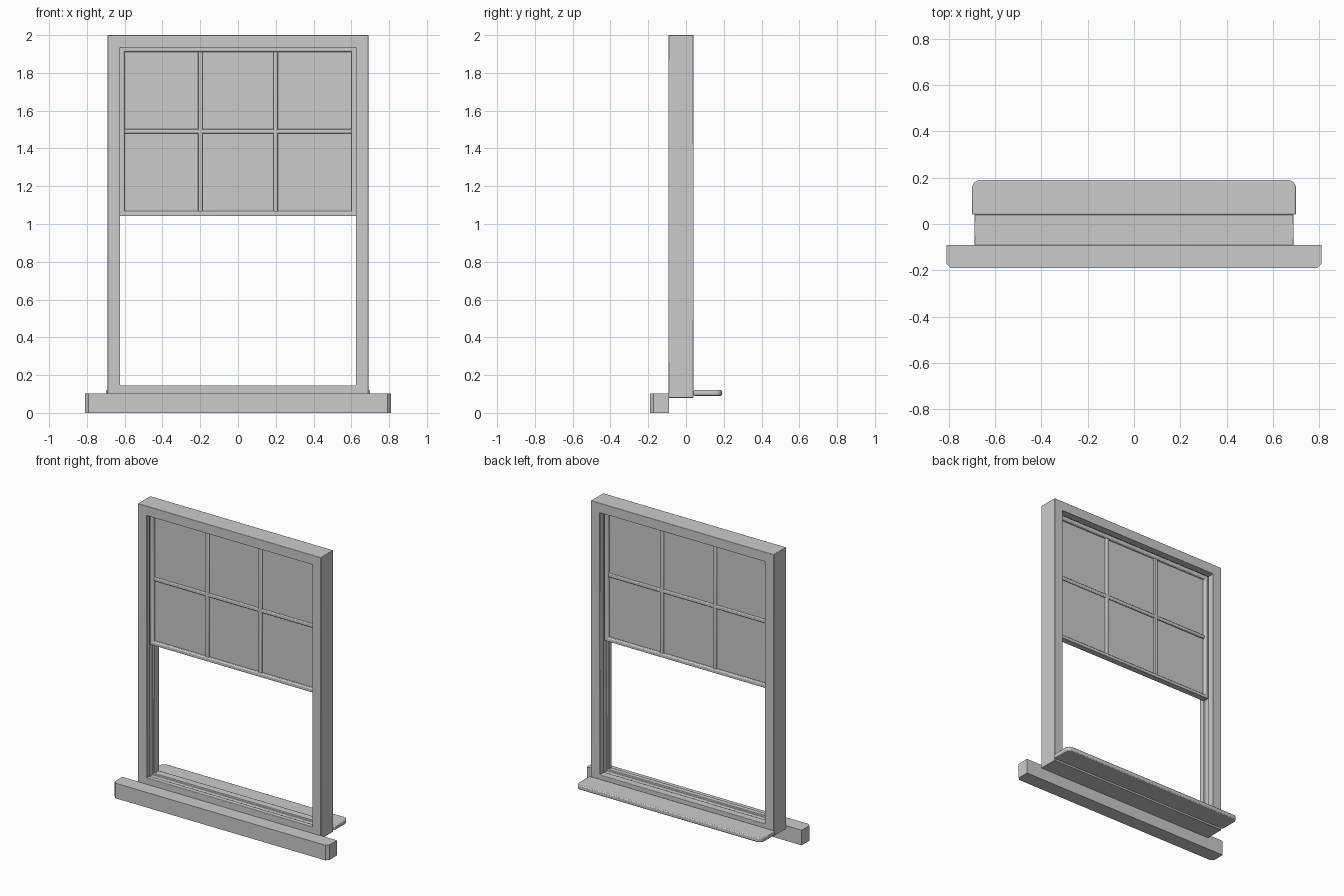
import bpy, bmesh, math

if "Cube" in bpy.data.objects:
    bpy.data.objects.remove(bpy.data.objects["Cube"])


def finish(name, bm, bevel=0.0, segments=2):
    bmesh.ops.recalc_face_normals(bm, faces=bm.faces)
    me = bpy.data.meshes.new(name)
    bm.to_mesh(me)
    bm.free()
    ob = bpy.data.objects.new(name, me)
    bpy.context.collection.objects.link(ob)
    if bevel:
        m = ob.modifiers.new("bevel", 'BEVEL')
        m.width, m.segments = bevel, segments
        m.limit_method = 'ANGLE'
    bpy.ops.object.select_all(action='DESELECT')
    bpy.context.view_layer.objects.active = ob
    ob.select_set(True)
    bpy.ops.object.shade_smooth_by_angle(angle=math.radians(40))
    return ob


def ring(name, x, z0, z1, profile, bevel):
    """Mitred rectangular frame; profile points are (inset, y)."""
    bm = bmesh.new()
    corners = [[bm.verts.new((sx * (x - i), y, (z1 - i) if top else (z0 + i)))
                for i, y in profile]
               for sx, top in ((-1, 0), (1, 0), (1, 1), (-1, 1))]
    n = len(profile)
    for a in range(4):
        p, q = corners[a], corners[(a + 1) % 4]
        for k in range(n):
            j = (k + 1) % n
            bm.faces.new((p[k], p[j], q[j], q[k]))
    return finish(name, bm, bevel)


def slab(name, outline, z0, z1, bevel=0.0):
    """Extrude a plan outline from z0 up to z1."""
    bm = bmesh.new()
    f = bm.faces.new([bm.verts.new((x, y, z0)) for x, y in outline])
    top = bmesh.ops.extrude_face_region(bm, geom=[f])['geom']
    for v in top:
        if isinstance(v, bmesh.types.BMVert):
            v.co.z = z1
    return finish(name, bm, bevel)


def box(name, x0, x1, y0, y1, z0, z1, bevel=0.0):
    return slab(name, [(x0, y0), (x1, y0), (x1, y1), (x0, y1)], z0, z1, bevel)


# Outer frame with a sliding track cut into its inner face
W = 0.066
ring("window_frame", 0.69, 0.08, 2.0,
     [(0, -0.093), (W, -0.093), (W, -0.058), (W - 0.012, -0.058),
      (W - 0.012, -0.012), (W, -0.012), (W, 0.04), (0, 0.04)], 0.003)

# Raised sash with stepped rails
ring("sash_frame", 0.626, 1.042, 1.937,
     [(0, -0.056), (0.02, -0.056), (0.026, -0.05), (0.026, -0.02),
      (0.02, -0.014), (0, -0.014)], 0.002)
box("sash_glass", -0.605, 0.605, -0.038, -0.032, 1.06, 1.92)

# Glazing bars
for i, x in enumerate((-0.2, 0.2)):
    box(f"vertical_bar_{i}", x - 0.013, x + 0.013, -0.05, -0.02, 1.06, 1.92, 0.005)
box("horizontal_bar", -0.605, 0.605, -0.049, -0.021, 1.478, 1.502, 0.005)

# Outside sill with clipped front corners
c = 0.018
slab("outer_sill", [(-0.81, -0.09), (-0.81, -0.19 + c), (-0.81 + c, -0.19),
                    (0.81 - c, -0.19), (0.81, -0.19 + c), (0.81, -0.09)], 0.0, 0.103)

# Inside sill with rounded back corners
r = 0.035
arc = [(0.7 - r + r * math.cos(a), 0.19 - r + r * math.sin(a))
       for a in (math.radians(15 * k) for k in range(7))]
slab("inner_sill", [(0.7, 0.04)] + arc + [(-x, y) for x, y in reversed(arc)]
     + [(-0.7, 0.04)], 0.09, 0.12, 0.006)
